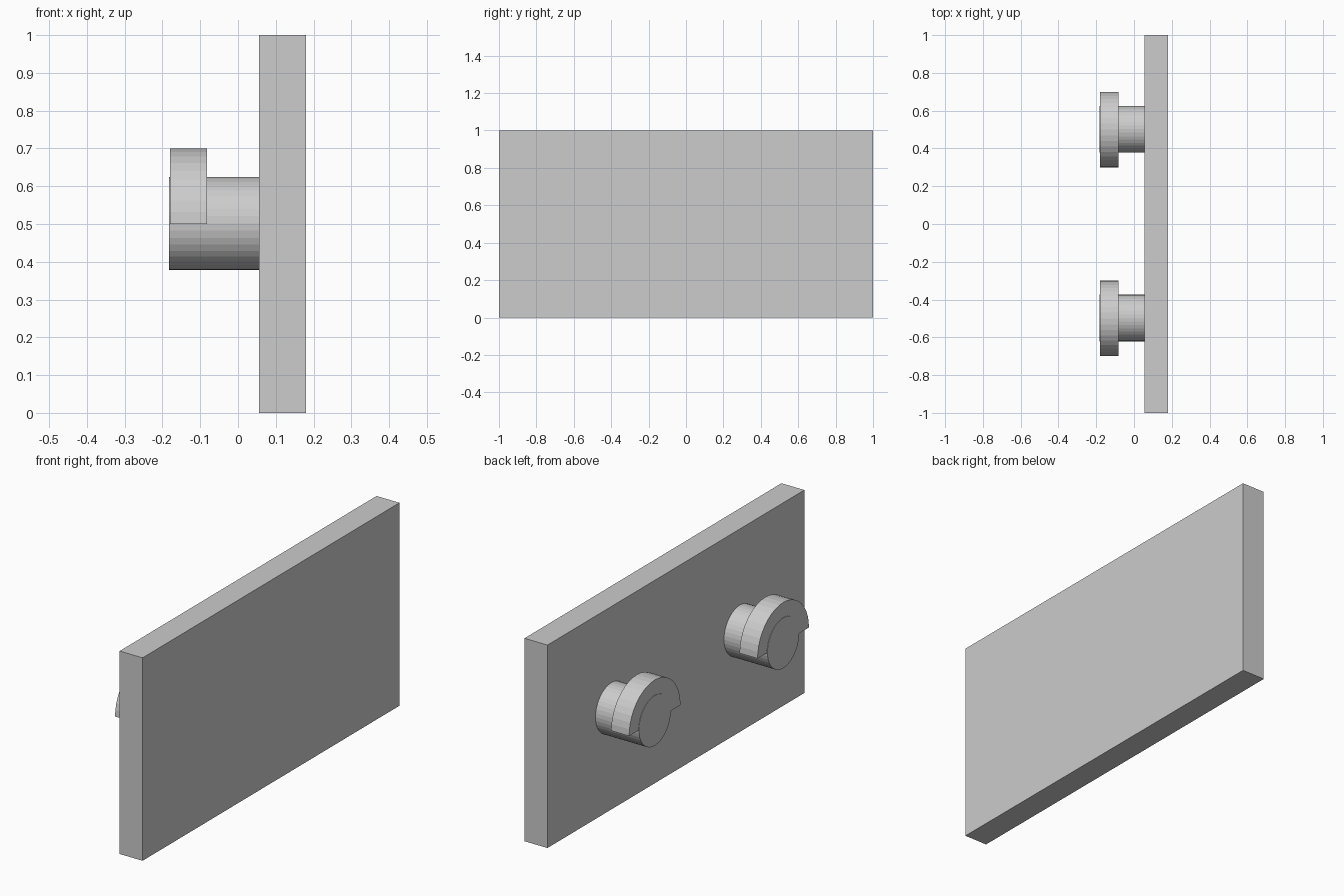
import bpy, bmesh, math

if "Cube" in bpy.data.objects:
    bpy.data.objects.remove(bpy.data.objects["Cube"])

grey = bpy.data.materials.new("light_grey")
grey.diffuse_color = (0.604, 0.604, 0.604, 1)
grey.use_nodes = True
grey.node_tree.nodes["Principled BSDF"].inputs["Base Color"].default_value = grey.diffuse_color


def prism_x(name, outline, x0, x1):
    """Extrude a closed (y, z) outline along x."""
    bm = bmesh.new()
    face = bm.faces.new([bm.verts.new((x0, y, z)) for y, z in outline])
    ext = bmesh.ops.extrude_face_region(bm, geom=[face])
    verts = [v for v in ext["geom"] if isinstance(v, bmesh.types.BMVert)]
    bmesh.ops.translate(bm, verts=verts, vec=(x1 - x0, 0, 0))
    bmesh.ops.recalc_face_normals(bm, faces=bm.faces)
    mesh = bpy.data.meshes.new(name)
    bm.to_mesh(mesh)
    bm.free()
    mesh.materials.append(grey)
    obj = bpy.data.objects.new(name, mesh)
    bpy.context.collection.objects.link(obj)
    return obj


def arc(cy, cz, r, sweep, steps):
    return [(cy + r * math.cos(sweep * i / steps), cz + r * math.sin(sweep * i / steps))
            for i in range(steps + 1)]


# Flat upright board
prism_x("panel", [(-1, 0), (1, 0), (1, 1), (-1, 1)], 0.055, 0.18)

# Two pegs, each with a half-round retaining lip on its end
for side, y in (("front", -0.5), ("back", 0.5)):
    prism_x(side + "_peg", arc(y + 0.0025, 0.5015, 0.1235, math.tau, 40)[:-1], -0.182, 0.055)
    prism_x(side + "_lip", arc(y, 0.5, 0.2, math.pi, 20), -0.18, -0.082)
